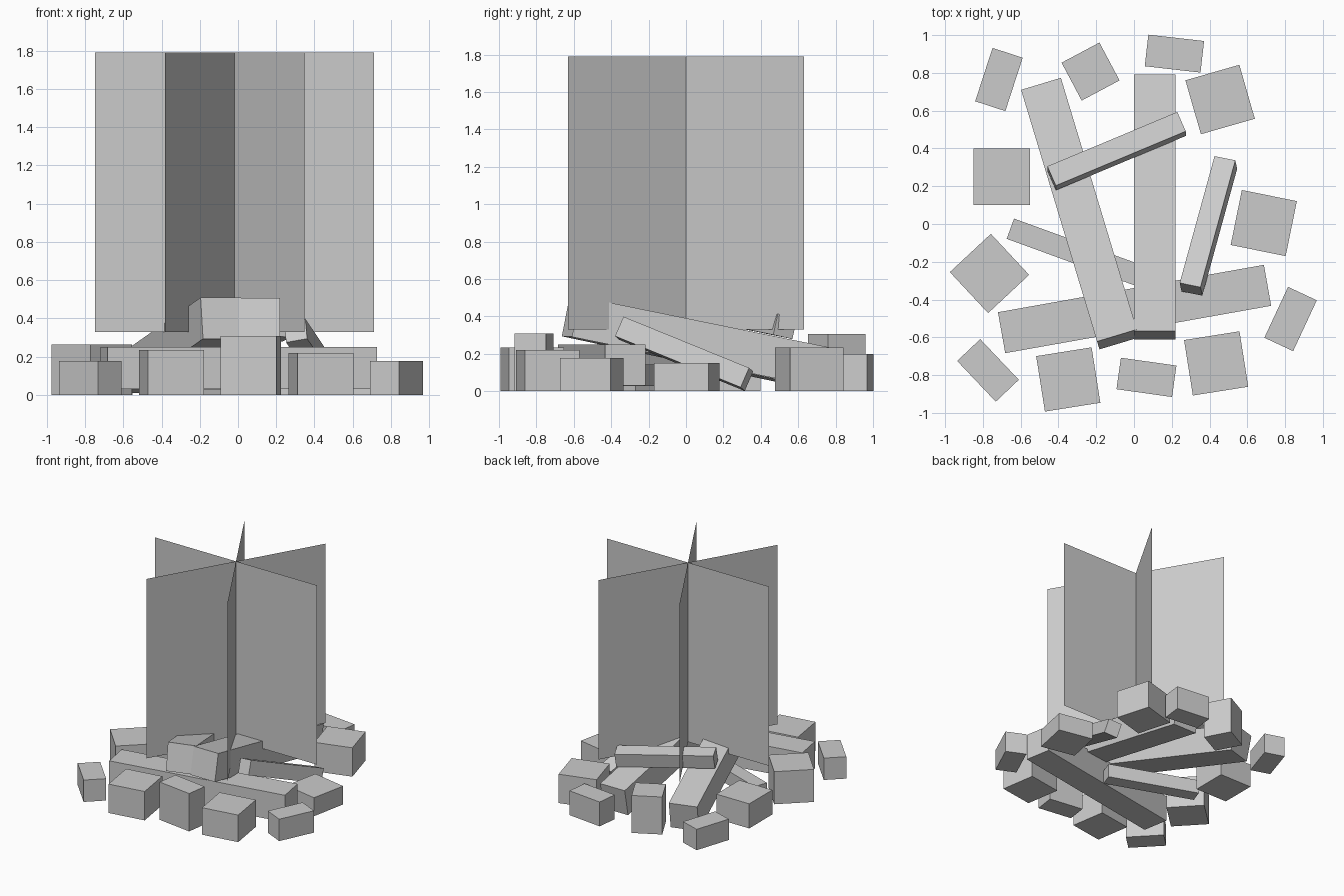
import bpy
import bmesh
from math import radians, cos, sin
from mathutils import Euler, Matrix, Vector

if "Cube" in bpy.data.objects:
    bpy.data.objects.remove(bpy.data.objects["Cube"], do_unlink=True)

# One plain grey for everything
grey = bpy.data.materials.new("plain_grey")
grey.use_nodes = True
grey.diffuse_color = (0.6, 0.6, 0.6, 1)
grey.node_tree.nodes["Principled BSDF"].inputs["Base Color"].default_value = (0.6, 0.6, 0.6, 1)


def add_object(name, bm):
    mesh = bpy.data.meshes.new(name)
    bm.to_mesh(mesh)
    bm.free()
    mesh.materials.append(grey)
    obj = bpy.data.objects.new(name, mesh)
    bpy.context.collection.objects.link(obj)
    return obj


def box(name, size, centre, angles=(0, 0, 0)):
    bm = bmesh.new()
    bmesh.ops.create_cube(bm, size=1, matrix=Matrix.Diagonal((*size, 1)))
    obj = add_object(name, bm)
    obj.location = centre
    obj.rotation_euler = Euler([radians(a) for a in angles])
    return obj


# Ring of stones: x, y, width, depth, height, turn
LONG, SHORT = 0.297, 0.168
stones = [
    (-0.715, 0.765, SHORT, LONG, 0.17, -18),
    (-0.23, 0.807, 0.227, 0.227, 0.305, 28),
    (0.214, 0.902, LONG, SHORT, 0.198, -6.5),
    (0.456, 0.659, LONG, LONG, 0.235, 16),
    (-0.70, 0.25, LONG, LONG, 0.2, 0),
    (0.687, 0.005, LONG, LONG, 0.15, -11.5),
    (-0.765, -0.262, LONG, LONG, 0.265, 43),
    (0.829, -0.503, SHORT, LONG, 0.178, -25),
    (-0.773, -0.775, LONG, SHORT, 0.178, -46.5),
    (-0.348, -0.823, LONG, LONG, 0.235, 9),
    (0.066, -0.812, LONG, SHORT, 0.308, -8),
    (0.435, -0.738, LONG, LONG, 0.22, 9),
]
for i, (x, y, w, d, h, turn) in enumerate(stones):
    box(f"ring_stone_{i + 1}", (w, d, h), (x, y, h / 2), (0, 0, turn))

# Thick logs: one flat in front, two leaning on it
THICK, THIN, STICK = 0.22, 0.114, 0.748
box("front_log", (1.43, THICK, THICK), (0.003, -0.45, 0.14), (0, 0, 10.1))
box("leaning_log_right", (THICK, 1.42, THICK), (-0.285, 0.055, 0.26), (-11.5, 0, 16.8))
box("leaning_log_left", (THICK, 1.385, THICK), (0.109, 0.09, 0.26), (-11.5, 0, 0))

# Thin sticks
box("top_stick", (STICK, THIN, THIN), (-0.092, 0.386, 0.375), (-11.5, 4.5, 22.7))
box("side_stick", (THIN, STICK, THIN), (0.394, -0.01, 0.2), (-21.8, -10, -11.4))
box("ground_stick", (STICK, THIN, THIN), (-0.303, -0.153, 0.085), (0, 0, -20))

# Three crossed upright flame sheets
for i in range(3):
    a = radians(60 * i)
    arm = Vector((cos(a), sin(a), 0)) * 0.73
    bm = bmesh.new()
    corners = [-arm, arm, arm + Vector((0, 0, 1.46)), -arm + Vector((0, 0, 1.46))]
    bm.faces.new([bm.verts.new(c) for c in corners])
    add_object(f"flame_sheet_{i + 1}", bm).location = (-0.018, 0, 0.33)
